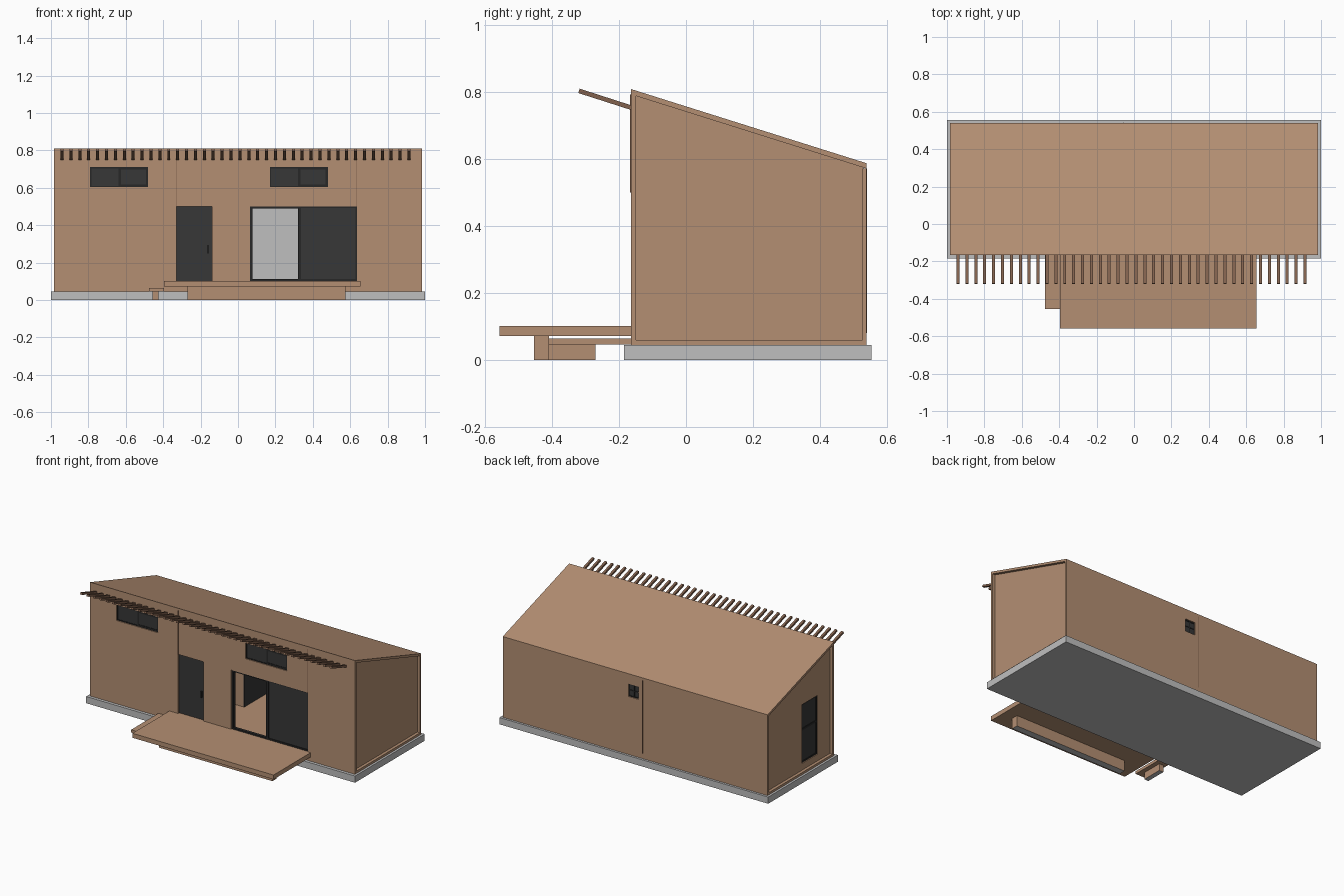
import bpy, bmesh

if "Cube" in bpy.data.objects:
    bpy.data.objects.remove(bpy.data.objects["Cube"])


def material(name, r, g, b):
    m = bpy.data.materials.new(name)
    m.diffuse_color = (r, g, b, 1)
    m.use_nodes = True
    m.node_tree.nodes["Principled BSDF"].inputs["Base Color"].default_value = m.diffuse_color
    return m


WOOD = material("warm wood", 0.456, 0.275, 0.171)
SLAT = material("dark wood", 0.22, 0.12, 0.075)
GREY = material("concrete grey", 0.52, 0.52, 0.52)
FRAME = material("black frame", 0.02, 0.02, 0.02)
GLASS = material("dark glass", 0.038, 0.038, 0.038)


def finish(name, bm, *mats):
    bmesh.ops.recalc_face_normals(bm, faces=bm.faces)
    if len(mats) > 1:  # second colour goes on downward faces
        for f in bm.faces:
            f.material_index = 1 if f.normal.z < -0.9 else 0
    me = bpy.data.meshes.new(name)
    bm.to_mesh(me)
    bm.free()
    for m in mats:
        me.materials.append(m)
    ob = bpy.data.objects.new(name, me)
    bpy.context.collection.objects.link(ob)
    return ob


def prism(name, profile, x0, x1, *mats):
    """Extrude a (y, z) profile along x."""
    bm = bmesh.new()
    face = bm.faces.new([bm.verts.new((x0, y, z)) for y, z in profile])
    out = bmesh.ops.extrude_face_region(bm, geom=[face])["geom"]
    bmesh.ops.translate(bm, vec=(x1 - x0, 0, 0),
                        verts=[v for v in out if isinstance(v, bmesh.types.BMVert)])
    return finish(name, bm, *mats)


def box(name, x0, x1, y0, y1, z0, z1, *mats):
    return prism(name, [(y0, z0), (y1, z0), (y1, z1), (y0, z1)], x0, x1, *mats)


def panel(name, point, outline, holes, depth, mat):
    """Rectangular wall with rectangular holes; point(a, z, d) maps to space."""
    rects = [outline] + holes
    av = sorted({v for r in rects for v in r[:2]})
    zv = sorted({v for r in rects for v in r[2:]})
    bm = bmesh.new()
    grid = {(a, z): bm.verts.new(point(a, z, 0)) for a in av for z in zv}
    for a0, a1 in zip(av, av[1:]):
        for z0, z1 in zip(zv, zv[1:]):
            ca, cz = (a0 + a1) / 2, (z0 + z1) / 2
            if not any(h[0] < ca < h[1] and h[2] < cz < h[3] for h in holes):
                bm.faces.new([grid[a0, z0], grid[a1, z0], grid[a1, z1], grid[a0, z1]])
    bmesh.ops.delete(bm, geom=[v for v in bm.verts if not v.link_faces], context='VERTS')
    out = bmesh.ops.extrude_face_region(bm, geom=bm.faces[:])["geom"]
    shift = [q - p for p, q in zip(point(0, 0, 0), point(0, 0, depth))]
    bmesh.ops.translate(bm, vec=shift,
                        verts=[v for v in out if isinstance(v, bmesh.types.BMVert)])
    return finish(name, bm, mat)


def front(a, z, d):
    return (a, -0.165 + d, z)


def back(a, z, d):
    return (a, 0.54 - d, z)


def left(a, z, d):
    return (-0.965 + d, a, z)


def glazing(name, side, rect, panes, t=0.008):
    """Frame with one hole per pane, plus glass set behind each hole."""
    a0, a1, z0, z1 = rect
    panel(name + "_frame", lambda a, z, d: side(a, z, d + 0.006), rect, panes, 0.014, FRAME)
    for i, p in enumerate(panes):
        panel(f"{name}_glass_{i + 1}", lambda a, z, d: side(a, z, d + 0.009), p, [], 0.006, GLASS)


# foundation slab and house shell
box("foundation_slab", -1, 1, -0.185, 0.555, 0, 0.045, GREY)
box("floor_plate", -0.985, 0.985, -0.165, 0.54, 0.045, 0.06, WOOD)
prism("roof", [(-0.165, 0.81), (0.54, 0.588), (0.54, 0.572), (-0.165, 0.794)], -0.985, 0.985, WOOD)

DOOR = (-0.33, -0.14, 0.102, 0.5)
SLIDER = (0.065, 0.635, 0.102, 0.5)
HIGH_L = (-0.79, -0.48, 0.605, 0.71)
HIGH_R = (0.17, 0.48, 0.605, 0.71)
VENT = (-0.026, 0.05, 0.435, 0.52)
SIDE = (-0.02, 0.145, 0.105, 0.5)

panel("front_wall", front, (-0.985, 0.985, 0.06, 0.794), [DOOR, SLIDER, HIGH_L, HIGH_R], 0.015, WOOD)
panel("back_wall", back, (-0.985, 0.985, 0.06, 0.573), [VENT], 0.013, WOOD)

# recessed end walls; the left one is split around its window
def roof_z(y):
    return 0.796 - 0.315 * (y + 0.165)


def end_strip(name, y0, y1, z0, x0, x1):
    prism(name, [(y0, z0), (y1, z0), (y1, roof_z(y1)), (y0, roof_z(y0))], x0, x1, WOOD)


end_strip("right_end_wall", -0.152, 0.53, 0.06, 0.95, 0.965)
end_strip("left_end_wall_front", -0.152, SIDE[0], 0.06, -0.965, -0.95)
end_strip("left_end_wall_back", SIDE[1], 0.53, 0.06, -0.965, -0.95)
end_strip("left_end_wall_above", SIDE[0], SIDE[1], SIDE[3], -0.965, -0.95)
box("left_end_wall_below", -0.965, -0.95, SIDE[0], SIDE[1], 0.06, SIDE[2], WOOD)

# interior seen through the open sliding door
box("inner_floor", -0.95, 0.95, -0.15, 0.527, 0.06, 0.1, WOOD)
box("inner_back_lining", -0.05, 0.95, 0.52, 0.527, 0.1, 0.57, GREY)
end_strip("inner_front_partition", 0.145, 0.16, 0.1, -0.95, -0.06)
end_strip("inner_side_partition", 0.145, 0.527, 0.1, -0.06, -0.055)
bpy.data.objects["inner_side_partition"].data.materials[0] = GLASS

# high windows on the front
for name, r in (("high_window_left", HIGH_L), ("high_window_right", HIGH_R)):
    mid = (r[0] + r[1]) / 2
    glazing(name, front, r, [(r[0] + 0.006, mid - 0.003, r[2] + 0.006, r[3] - 0.006),
                             (mid + 0.009, r[1] - 0.012, r[2] + 0.013, r[3] - 0.013)])

# entrance door with handle
box("entrance_door", DOOR[0], DOOR[1], -0.153, -0.145, DOOR[2], DOOR[3], GLASS)
box("door_handle", -0.164, -0.158, -0.162, -0.153, 0.25, 0.295, FRAME)

# sliding door: left half open, right half glazed
panel("sliding_door_frame", lambda a, z, d: front(a, z, d + 0.006), SLIDER,
      [(0.077, 0.32, 0.112, 0.49), (0.338, 0.628, 0.112, 0.492)], 0.02, FRAME)
box("sliding_door_glass", 0.338, 0.628, -0.154, -0.147, 0.112, 0.492, GLASS)

# back vent window and left end window
glazing("vent_window", back, VENT,
        [(-0.02, 0.009, 0.442, 0.474), (-0.02, 0.009, 0.481, 0.513),
         (0.015, 0.044, 0.442, 0.474), (0.015, 0.044, 0.481, 0.513)])
glazing("end_window", left, SIDE,
        [(-0.01, 0.135, 0.115, 0.32), (-0.01, 0.135, 0.335, 0.49)])

# thin cladding joints
for i, (x, z0) in enumerate(((-0.33, 0.5), (0.636, 0.5))):
    box(f"front_joint_{i + 1}", x - 0.0015, x + 0.0015, -0.167, -0.16, z0, 0.794, SLAT)
box("back_joint", -0.0565, -0.0535, 0.535, 0.5415, 0.08, 0.572, SLAT)

# sunshade slats along the front eave
N = 40
for i in range(N):
    x = -0.941 + i * 1.855 / (N - 1)
    prism(f"sunshade_slat_{i + 1}",
          [(-0.16, 0.746), (-0.16, 0.760), (-0.318, 0.811), (-0.322, 0.798)],
          x - 0.008, x + 0.008, SLAT)

# deck, its support, and the side step
box("deck", -0.395, 0.655, -0.558, -0.165, 0.072, 0.102, WOOD)
box("deck_support", -0.27, 0.575, -0.455, -0.41, 0, 0.072, WOOD, GREY)
box("step", -0.476, -0.395, -0.455, -0.165, 0.046, 0.065, WOOD)
box("step_leg", -0.457, -0.425, -0.41, -0.27, 0, 0.046, WOOD, GREY)
